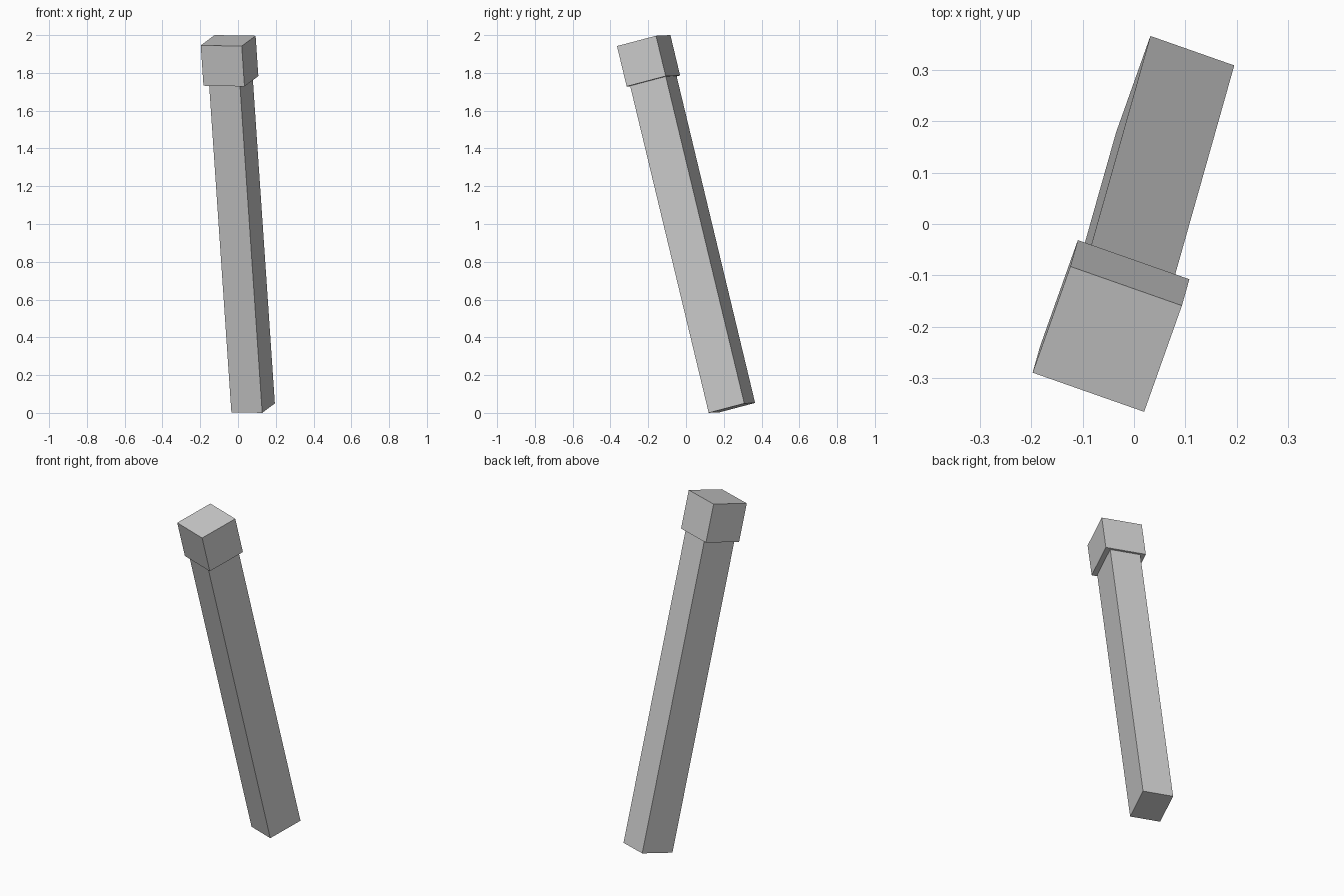
import bpy
from mathutils import Matrix, Vector

if "Cube" in bpy.data.objects:
    bpy.data.objects.remove(bpy.data.objects["Cube"])

# Leaning axis of the post, from the centre of its foot to the centre of its top
foot = Vector((0.080, 0.243, 0.0265))
top = Vector((-0.052, -0.224, 1.971))
length = (top - foot).length
axis_z = (top - foot).normalized()
side = Vector((0.942, -0.335, 0.0))
axis_x = (side - axis_z * side.dot(axis_z)).normalized()
axis_y = axis_z.cross(axis_x)
lean = Matrix((axis_x, axis_y, axis_z)).transposed().to_4x4()


def block(name, width, depth, start, end):
    """Box centred on the leaning axis between two distances from the foot."""
    bpy.ops.mesh.primitive_cube_add(size=1)
    ob = bpy.context.object
    ob.name = name
    centre = foot + axis_z * (start + end) / 2
    ob.matrix_world = (Matrix.Translation(centre) @ lean
                       @ Matrix.Diagonal((width, depth, end - start, 1)))
    return ob


cap_height = 0.22
# Long rectangular shaft
block("shaft", 0.173, 0.206, 0, length - cap_height)
# Slightly wider block on top
block("cap", 0.23, 0.226, length - cap_height, length)
